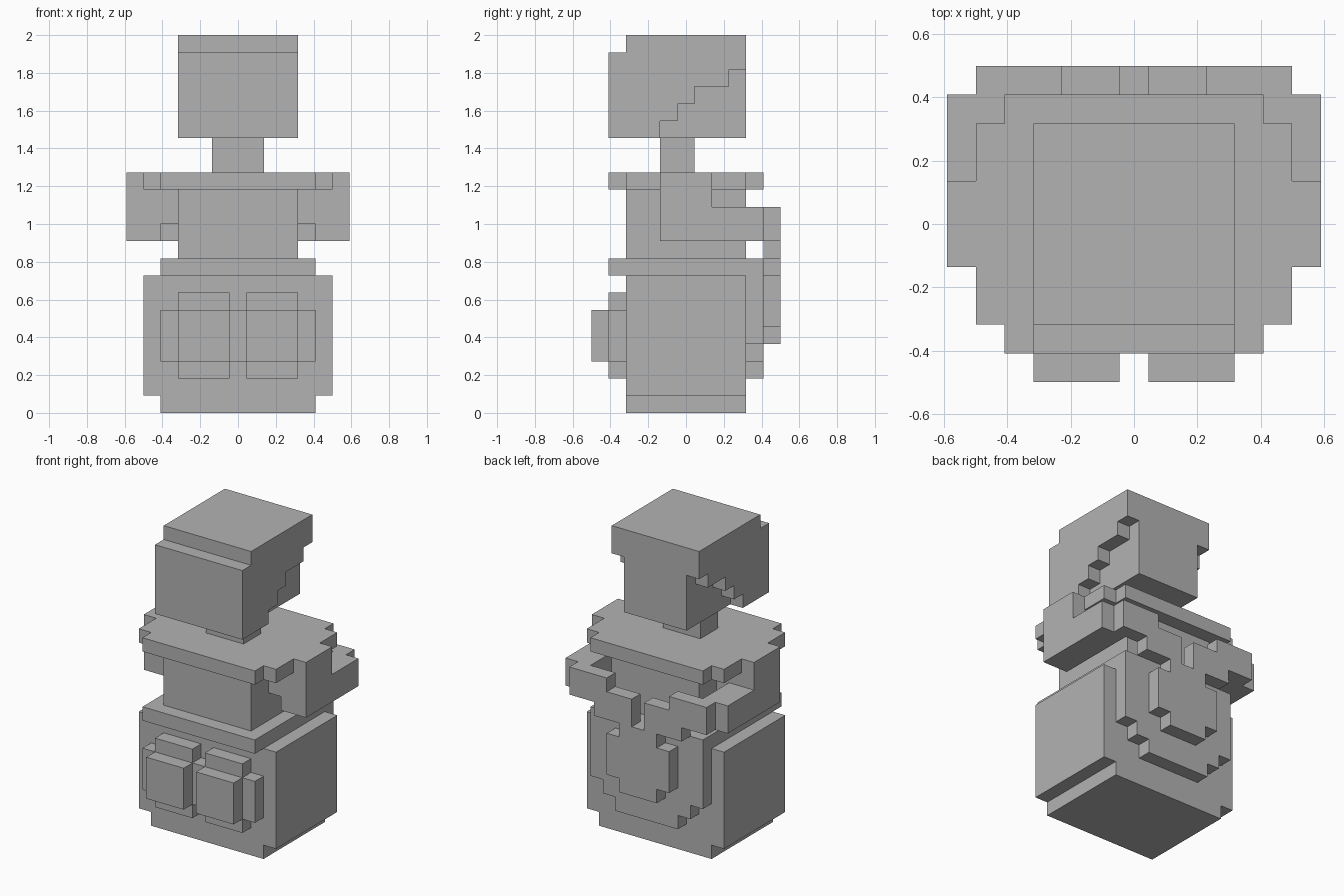
import bpy
import bmesh
from mathutils import Vector

cube = bpy.data.objects.get("Cube")
if cube:
    bpy.data.objects.remove(cube, do_unlink=True)

U = 1 / 11  # one block

grey = bpy.data.materials.new("plain grey")
grey.use_nodes = True
grey.diffuse_color = (0.45, 0.45, 0.45, 1)
grey.node_tree.nodes["Principled BSDF"].inputs["Base Color"].default_value = grey.diffuse_color


def prism(name, axis, outline, lo, hi, mirror=False):
    """Extrude a block outline along an axis; the outline uses the other two axes in order."""
    def place(p, depth):
        c = list(p)
        c.insert("xyz".index(axis), depth)
        return Vector(c) * U

    bm = bmesh.new()
    base = bm.faces.new([bm.verts.new(place(p, lo)) for p in outline])
    side = bmesh.ops.extrude_face_region(bm, geom=[base], use_keep_orig=True)
    shift = place((0, 0), hi - lo)
    bmesh.ops.translate(bm, vec=shift, verts=[v for v in side["geom"] if isinstance(v, bmesh.types.BMVert)])
    bmesh.ops.recalc_face_normals(bm, faces=bm.faces)
    mesh = bpy.data.meshes.new(name)
    bm.to_mesh(mesh)
    bm.free()
    mesh.materials.append(grey)
    obj = bpy.data.objects.new(name, mesh)
    bpy.context.collection.objects.link(obj)
    if mirror:
        mod = obj.modifiers.new("mirror", "MIRROR")
        mod.use_mirror_merge = False
    return obj


def box(name, x, y, z, mirror=False):
    corners = [(x[0], y[0]), (x[1], y[0]), (x[1], y[1]), (x[0], y[1])]
    return prism(name, "z", corners, z[0], z[1], mirror)


def symmetric(half):
    """Complete an outline given only on its positive x side."""
    return half + [(-a, b) for a, b in reversed(half)]


# Lower body
box("base", (-4.5, 4.5), (-3.5, 3.5), (0, 1))
box("lower_body", (-5.5, 5.5), (-3.5, 3.5), (1, 8))
box("belt", (-4.5, 4.5), (-4.5, 4.5), (8, 9))

# Front pouches
pouch = symmetric([(0.5, 2), (3.5, 2), (3.5, 3), (4.5, 3), (4.5, 6), (3.5, 6), (3.5, 7), (0.5, 7), (0.5, 6)])
pouch.insert(0, (0.5, 3))
pouch.append((-0.5, 3))
prism("pouch_backing", "y", pouch, -4.5, -3.5)
box("pouch", (0.5, 3.5), (-5.5, -4.5), (3, 6), True)

# Back shell and raised panel
prism("back_shell", "y", symmetric([(2.5, 2), (2.5, 3), (3.5, 3), (3.5, 4), (4.5, 4), (4.5, 8)]), 3.5, 4.5)
prism("back_panel", "y", symmetric([(1.5, 4), (1.5, 5), (2.5, 5), (2.5, 8), (1.5, 8), (1.5, 9)]), 4.5, 5.5)

# Torso and shoulder plate
box("torso", (-3.5, 3.5), (-3.5, 3.5), (9, 13))
prism("shoulder_plate", "z", symmetric(
    [(4.5, -4.5), (4.5, -3.5), (5.5, -3.5), (5.5, 3.5), (4.5, 3.5), (4.5, 4.5)]), 13, 14)

# Arms reaching round to the back
box("shoulder_joint", (3.5, 4.5), (-1.5, 1.5), (11, 13), True)
box("inner_arm", (4.5, 5.5), (-1.5, 1.5), (10, 13), True)
box("outer_arm", (5.5, 6.5), (-1.5, 1.5), (10, 14), True)
box("forearm", (4.5, 6.5), (1.5, 4.5), (10, 12), True)
hand = [(0.5, 9), (3.5, 9), (3.5, 10), (5.5, 10), (5.5, 12), (2.5, 12), (2.5, 11), (0.5, 11)]
prism("hand", "y", hand, 4.5, 5.5, True)

# Neck and head
box("neck", (-1.5, 1.5), (-1.5, 0.5), (14, 16))
front_top = [(3.5, 22), (-3.5, 22), (-3.5, 21), (-4.5, 21), (-4.5, 16)]
prism("head", "x", front_top + [(3.5, 16)], -2.5, 2.5)
steps = [(-1.5, 16), (-1.5, 17), (-0.5, 17), (-0.5, 18), (0.5, 18),
         (0.5, 19), (2.5, 19), (2.5, 20), (3.5, 20)]
prism("head_side", "x", front_top + steps, 2.5, 3.5, True)
